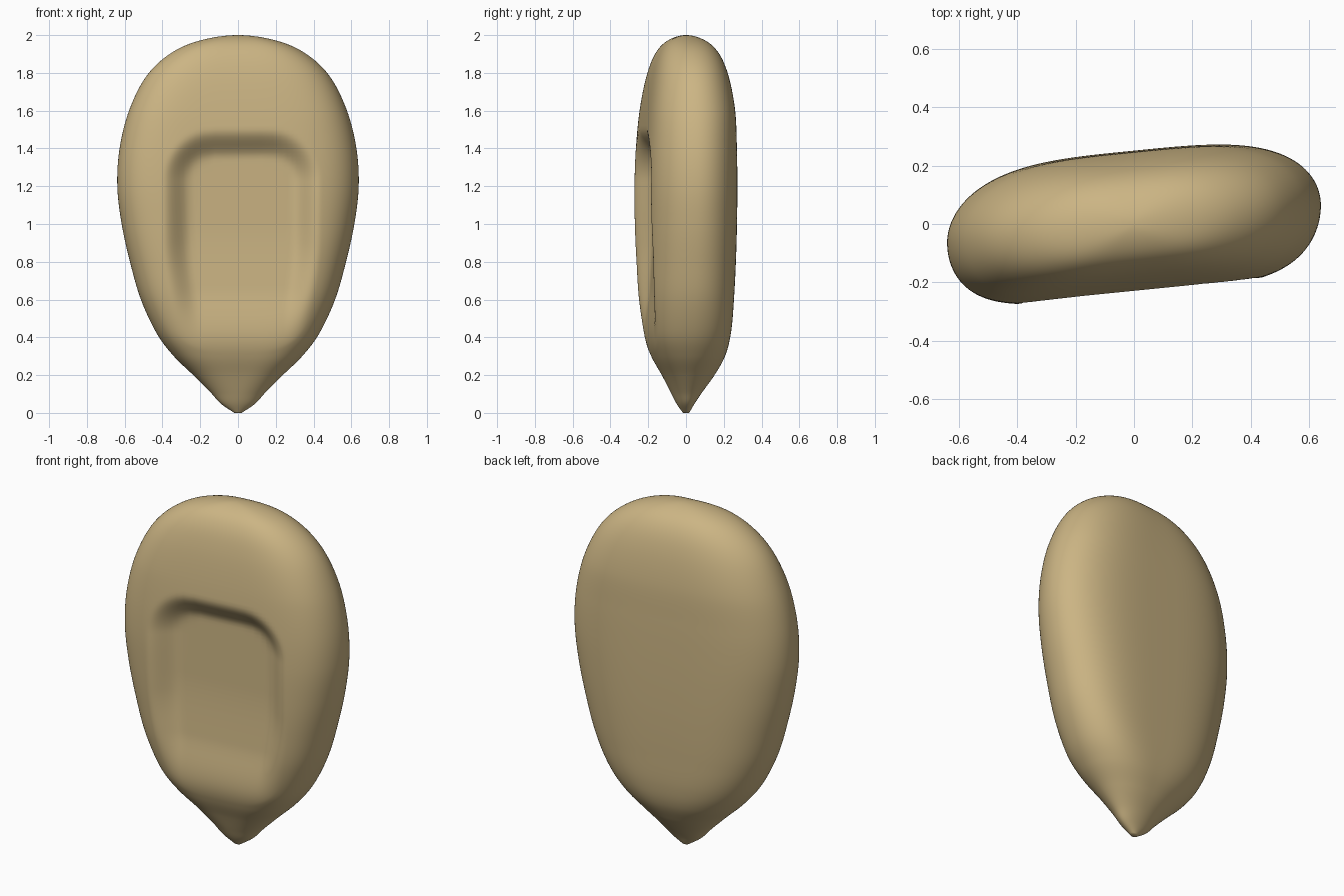
import bpy, bmesh, math

if "Cube" in bpy.data.objects:
    bpy.data.objects.remove(bpy.data.objects["Cube"])

# Rows up the body: height, half width, front depth, back depth
ROWS = [(0, .02, .016, .016), (.05, .092, .05, .045), (.11, .147, .08, .085),
        (.2, .237, .122, .148), (.3, .34, .171, .2), (.42, .43, .208, .226),
        (.6, .514, .231, .238), (.8, .572, .24, .246), (1.0, .616, .244, .25),
        (1.2, .639, .244, .251), (1.4, .627, .236, .249), (1.6, .577, .219, .242),
        (1.78, .487, .19, .213), (1.9, .362, .151, .168), (1.97, .207, .092, .1),
        (2.0, .002, .002, .002)]
SEGS, SUB = 220, 10


def smooth(a, b, v):
    t = min(1, max(0, (v - a) / (b - a)))
    return t * t * (3 - 2 * t)


def spline(p0, p1, p2, p3, t):
    return [.5 * (2 * b + (c - a) * t + (2 * a - 5 * b + 4 * c - d) * t * t
                  + (3 * b - a - 3 * c + d) * t ** 3)
            for a, b, c, d in zip(p0, p1, p2, p3)]


def recess(x, z):
    # Rounded rectangle, narrowing and fading out towards its lower lip
    r = .2
    qx = abs(x - .02) - .295 - .05 * smooth(.4, .9, z) + r
    qz = abs(z - .82) - .61 + r
    d = math.hypot(max(qx, 0), max(qz, 0)) + min(max(qx, qz), 0) - r
    return (1 - smooth(-.08, .075, d)) * smooth(.24, .66, z)


def point(row, a):
    # Flat-sided oval section, blending to an ellipse at the tips
    z, w, f, b = row
    c, s = math.cos(a), math.sin(a)
    ends = smooth(.05, .42 if s < 0 else .55, z) * (1 - .5 * smooth(1.55, 2, z))
    n = 2 + (3.2 if s < 0 else 1.5) * ends
    x = w * math.copysign(abs(c) ** (2 / n), c)
    y = s * (f if s < 0 else b)
    if s < 0:
        floor = -.15 - .03 * (1 - smooth(.4, 1.0, z))
        y += max(0, floor - y) * recess(x, z)
    return x, y + .1 * x, z


# Pebble body, lofted from rings
ext = [(-.05, -.05, -.02, -.02)] + ROWS + [(1.97, -.207, -.092, -.1)]
rows = [spline(*ext[i:i + 4], k / SUB) for i in range(len(ROWS) - 1) for k in range(SUB)]
rows.append(ROWS[-1])
bm = bmesh.new()
rings = [[bm.verts.new(point(r, 2 * math.pi * (j + .5) / SEGS)) for j in range(SEGS)] for r in rows]
for lo, hi in zip(rings, rings[1:]):
    for j in range(SEGS):
        k = (j + 1) % SEGS
        bm.faces.new((lo[j], lo[k], hi[k], hi[j]))
bm.faces.new(rings[0][::-1])
bm.faces.new(rings[-1])
bmesh.ops.recalc_face_normals(bm, faces=bm.faces)
for face in bm.faces:
    face.smooth = True
me = bpy.data.meshes.new("pebble_body")
bm.to_mesh(me)
bm.free()
body = bpy.data.objects.new("pebble_body", me)
bpy.context.collection.objects.link(body)

mat = bpy.data.materials.new("sand")
mat.diffuse_color = (.6, .46, .23, 1)
mat.use_nodes = True
mat.node_tree.nodes["Principled BSDF"].inputs["Base Color"].default_value = mat.diffuse_color
me.materials.append(mat)
